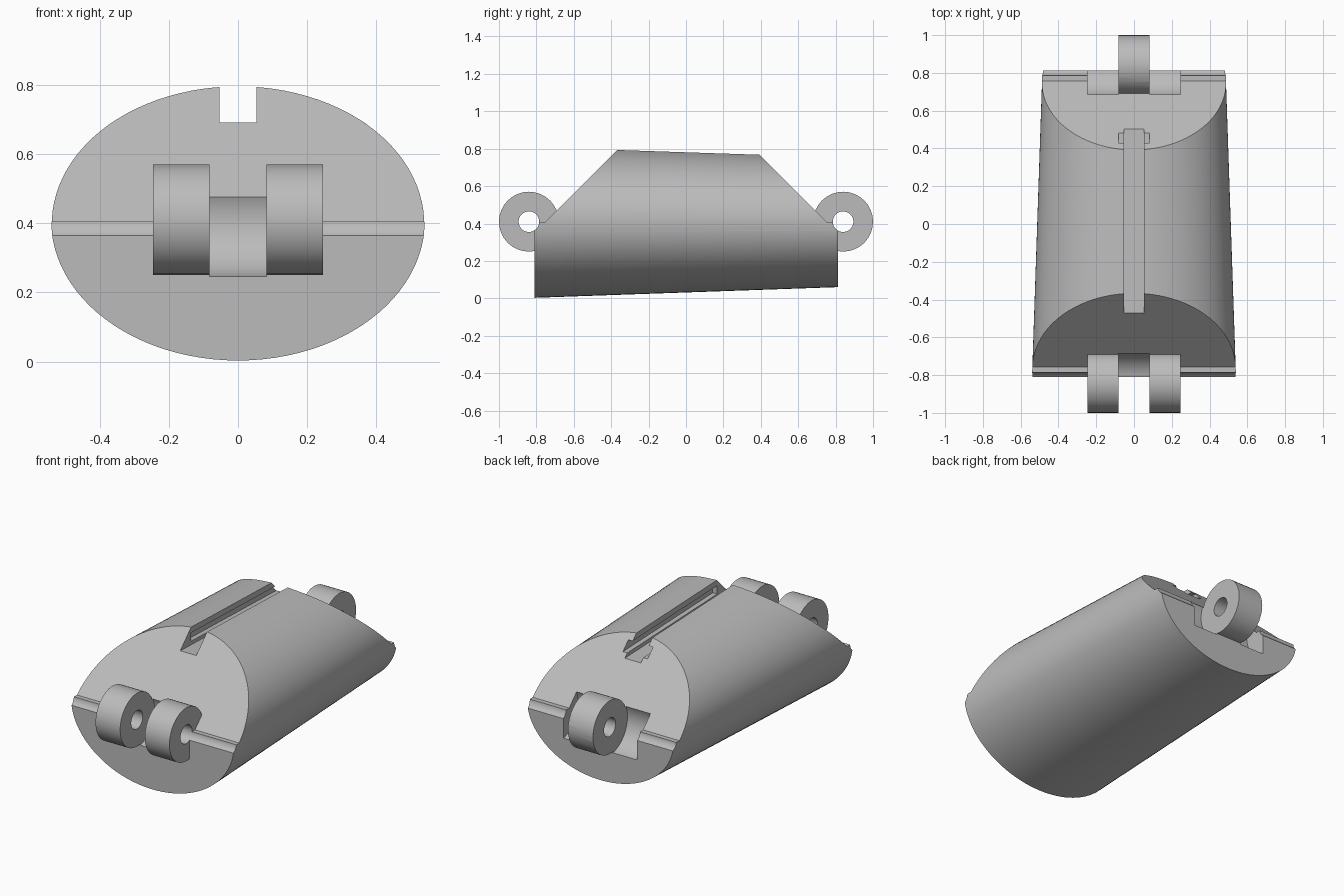
import bpy
import bmesh
from math import cos, sin, tau, radians
from mathutils import Vector

cube = bpy.data.objects.get("Cube")
if cube:
    bpy.data.objects.remove(cube, do_unlink=True)

grey = bpy.data.materials.new("plain_grey")
grey.use_nodes = True
colour = (0.5, 0.5, 0.5, 1)
grey.diffuse_color = colour
grey.node_tree.nodes["Principled BSDF"].inputs["Base Color"].default_value = colour

PIN_Y, PIN_Z = 0.84, 0.41


def loft(name, first, second):
    """Solid between two matching rings of points."""
    bm = bmesh.new()
    a = [bm.verts.new(p) for p in first]
    b = [bm.verts.new(p) for p in second]
    bm.faces.new(a)
    bm.faces.new(b)
    for i in range(len(a)):
        j = (i + 1) % len(a)
        bm.faces.new((a[i], a[j], b[j], b[i]))
    bmesh.ops.recalc_face_normals(bm, faces=bm.faces)
    mesh = bpy.data.meshes.new(name)
    bm.to_mesh(mesh)
    bm.free()
    mesh.materials.append(grey)
    obj = bpy.data.objects.new(name, mesh)
    bpy.context.collection.objects.link(obj)
    return obj


def prism(name, profile, x0, x1):
    """Side profile of (y, z) points stretched from x0 to x1."""
    return loft(name, [(x0, y, z) for y, z in profile], [(x1, y, z) for y, z in profile])


def disc(name, y, radius, x0, x1, sides):
    ring = [(y + radius * cos(tau * i / sides), PIN_Z + radius * sin(tau * i / sides))
            for i in range(sides)]
    return prism(name, ring, x0, x1)


def ellipse(y, half_width, bottom, top, sides=96):
    mid, half = (bottom + top) / 2, (top - bottom) / 2
    return [(half_width * cos(tau * i / sides), y, mid + half * sin(tau * i / sides))
            for i in range(sides)]


def combine(target, tool, operation):
    mod = target.modifiers.new(operation.lower(), "BOOLEAN")
    mod.operation = operation
    mod.solver = "EXACT"
    mod.object = tool
    bpy.context.view_layer.objects.active = target
    bpy.ops.object.modifier_apply(modifier=mod.name)
    bpy.data.objects.remove(tool, do_unlink=True)


# Tapered oval body
body = loft("link_body", ellipse(-0.81, 0.54, 0.003, 0.81), ellipse(0.812, 0.485, 0.06, 0.756))

# Sloping ends with a narrow ledge at mid height
for side in (-1, 1):
    wedge = [(side * y, z) for y, z in ((0.757, 0.405), (0.257, 0.905), (1.1, 0.905), (1.1, 0.405))]
    combine(body, prism("end_cutter", wedge, -0.8, 0.8), "DIFFERENCE")

# Hinge knuckles, the gaps for the mating knuckles, then the pin holes
combine(body, disc("front_knuckles", -PIN_Y, 0.16, -0.245, 0.245, 32), "UNION")
combine(body, disc("back_knuckle", PIN_Y, 0.16, -0.083, 0.083, 32), "UNION")
combine(body, disc("front_gap", -PIN_Y, 0.167, -0.082, 0.082, 48), "DIFFERENCE")
for x0, x1 in ((-0.245, -0.083), (0.083, 0.245)):
    combine(body, disc("back_gap", PIN_Y, 0.167, x0, x1, 48), "DIFFERENCE")
for side in (-1, 1):
    combine(body, disc("pin_hole", side * PIN_Y, 0.055, -0.8, 0.8, 32), "DIFFERENCE")


# Top slot parallel to the tapered roof, with an undercut open at the back
def sloped_bar(y0, y1, low, high):
    drop = 0.033
    return [(y0, low - drop * y0), (y1, low - drop * y1),
            (y1, high - drop * y1), (y0, high - drop * y0)]


combine(body, prism("slot", sloped_bar(-0.7, 0.7, 0.675, 0.95), -0.053, 0.053), "DIFFERENCE")
combine(body, prism("undercut", sloped_bar(-0.37, 0.7, 0.697, 0.747), -0.082, 0.082), "DIFFERENCE")

# Smooth curved surfaces, crisp edges
bpy.ops.object.select_all(action="DESELECT")
body.select_set(True)
bpy.context.view_layer.objects.active = body
bpy.ops.object.shade_smooth_by_angle(angle=radians(25))
